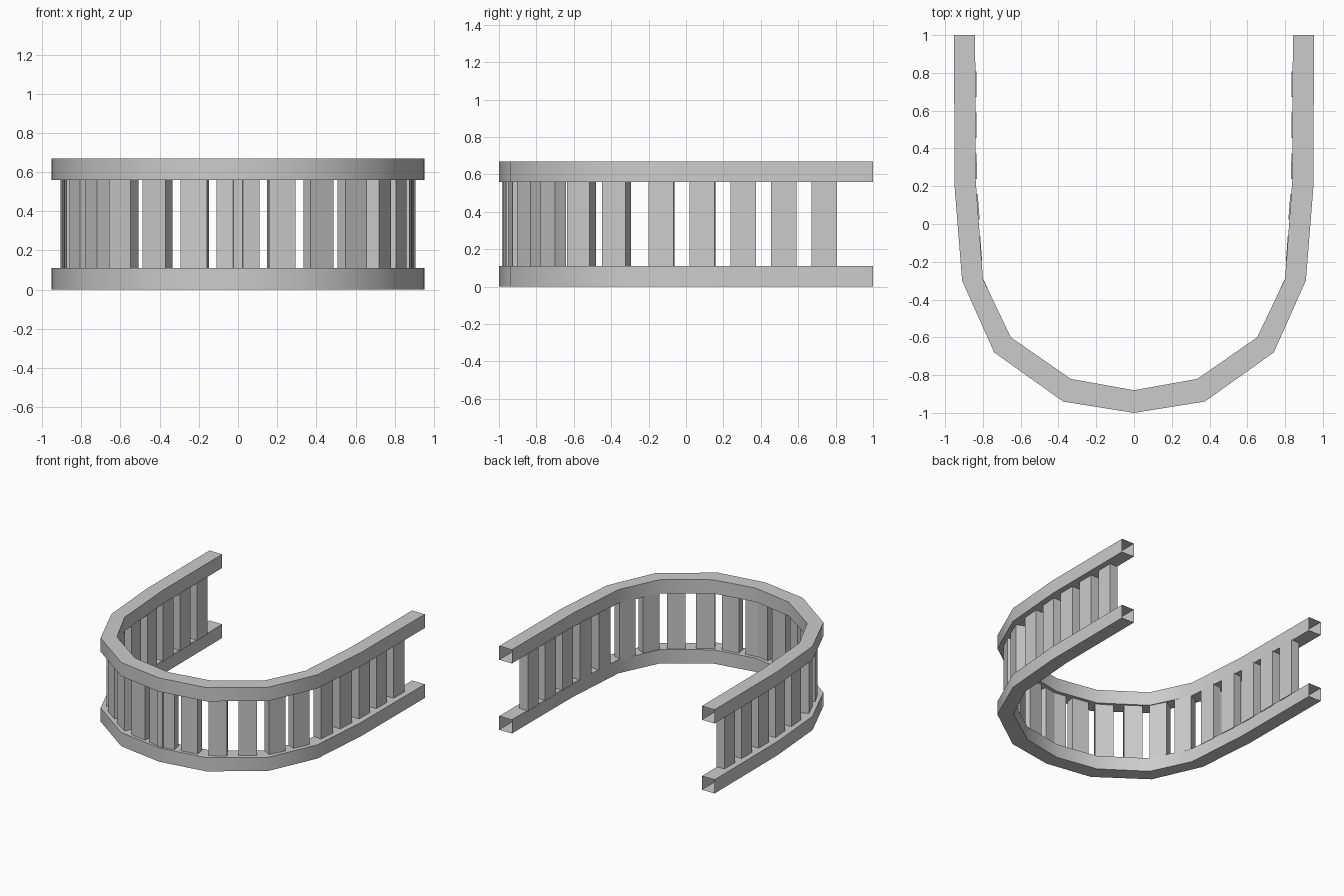
import bpy, bmesh
from mathutils import Vector

if "Cube" in bpy.data.objects:
    bpy.data.objects.remove(bpy.data.objects["Cube"])

# Right half of the plan outlines, from front centre to the open rear end
OUTER = [(0, -1), (0.375, -0.94), (0.74, -0.68), (0.91, -0.30), (0.95, 0.20), (0.953, 1)]
INNER = [(0, -0.88), (0.335, -0.82), (0.652, -0.60), (0.80, -0.29), (0.838, 0.23), (0.841, 1)]
MID = [(Vector(a) + Vector(b)) / 2 for a, b in zip(OUTER, INNER)]


def finish(name, bm):
    bmesh.ops.recalc_face_normals(bm, faces=bm.faces)
    me = bpy.data.meshes.new(name)
    bm.to_mesh(me)
    bm.free()
    ob = bpy.data.objects.new(name, me)
    bpy.context.collection.objects.link(ob)
    return ob


def full(path):
    return [(-x, y) for x, y in path[:0:-1]] + list(path)


def rail(name, z0, z1):
    # Square tube along the U-shaped plan, open at both rear ends
    bm = bmesh.new()
    rings = []
    for o, i in zip(full(OUTER), full(INNER)):
        rings.append([bm.verts.new((*p, z)) for p, z in ((o, z0), (o, z1), (i, z1), (i, z0))])
    for a, b in zip(rings, rings[1:]):
        for k in range(4):
            n = (k + 1) % 4
            bm.faces.new((a[k], a[n], b[n], b[k]))
    ob = finish(name, bm)
    bpy.ops.object.select_all(action='DESELECT')
    ob.select_set(True)
    bpy.context.view_layer.objects.active = ob
    bpy.ops.object.shade_smooth_by_angle(angle=0.7)


def along(s):
    # Point and direction at a distance along the rail centre line
    for a, b in zip(MID, MID[1:]):
        d = (b - a).length
        if s <= d:
            return a + (b - a) * s / d, (b - a) / d
        s -= d
    return MID[-1], (MID[-1] - MID[-2]).normalized()


rail("bottom_rail", 0.0, 0.11)
rail("top_rail", 0.56, 0.67)

# Flat slats, mirrored left and right; they drift to the inner face towards the rear
W, T = 0.135, 0.072
for n, s in enumerate([0.037, 0.223, 0.43, 0.645, 0.86, 1.065, 1.32, 1.54, 1.76, 1.976, 2.193]):
    c, _ = along(s)
    t = (along(s + 0.1)[0] - along(max(s - 0.1, 0))[0]).normalized()
    out = Vector((t.y, -t.x))
    c = c + out * (0.005 - 0.031 * min(s / 1.5, 1))
    for side, label in ((1, "right"), (-1, "left")):
        bm = bmesh.new()
        low, high = [], []
        for u, v in ((-1, -1), (1, -1), (1, 1), (-1, 1)):
            p = c + t * (u * W / 2) + out * (v * T / 2)
            low.append(bm.verts.new((side * p.x, p.y, 0.105)))
            high.append(bm.verts.new((side * p.x, p.y, 0.565)))
        bm.faces.new(low)
        bm.faces.new(high)
        for k in range(4):
            m = (k + 1) % 4
            bm.faces.new((low[k], low[m], high[m], high[k]))
        finish(f"slat_{label}_{n + 1}", bm)
